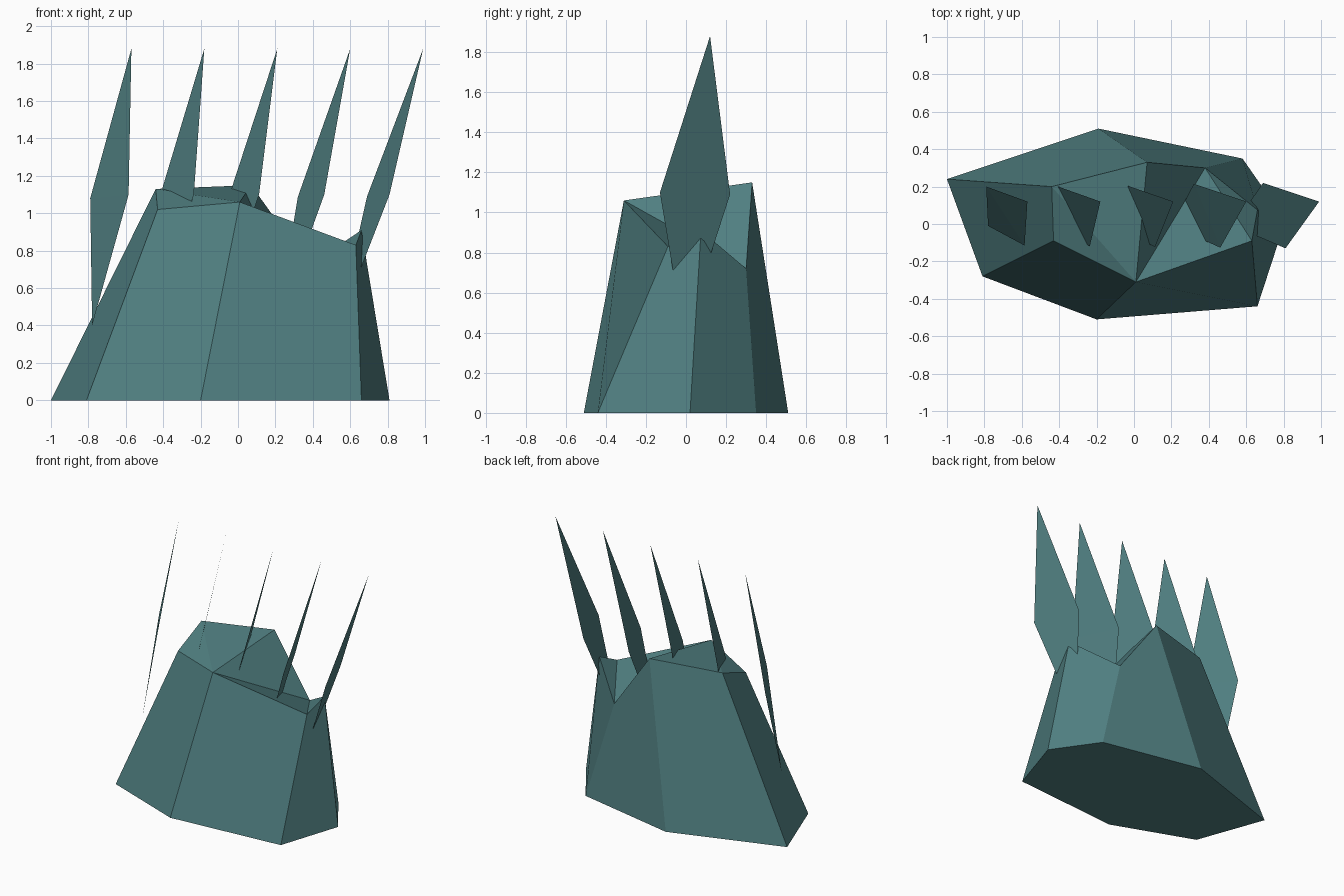
import bpy

if "Cube" in bpy.data.objects:
    bpy.data.objects.remove(bpy.data.objects["Cube"])

teal = bpy.data.materials.new("dull teal")
teal.diffuse_color = (0.080, 0.212, 0.219, 1)
teal.use_nodes = True
teal.node_tree.nodes["Principled BSDF"].inputs["Base Color"].default_value = teal.diffuse_color


def make(name, verts, faces):
    mesh = bpy.data.meshes.new(name)
    mesh.from_pydata(verts, [], faces)
    mesh.materials.append(teal)
    mesh.update()
    ob = bpy.data.objects.new(name, mesh)
    bpy.context.collection.objects.link(ob)
    return ob


# Rock: seven-sided base tapering to an uneven broken top (same order, clockwise from above)
base = [(-1, .24), (-.19, .51), (.58, .35), (.81, .02), (.66, -.44), (-.20, -.51), (-.81, -.28)]
top = [(-.44, .20, 1.13), (.07, .33, 1.15), (.38, .30, .72), (.66, .075, .91),
       (.63, -.09, .83), (.01, -.31, 1.06), (-.43, -.09, 1.02)]
n = len(base)
faces = [(i, i + n, (i + 1) % n + n, (i + 1) % n) for i in range(n)]
faces.append(tuple(range(n)))
# Top broken into triangles so the notch at the back right stays low
for tri in [(0, 6, 5), (0, 5, 1), (1, 5, 2), (2, 5, 4), (2, 4, 3)]:
    faces.append(tuple(n + k for k in tri))
make("rock", [(x, y, 0) for x, y in base] + top, faces)

# Blades: a row of flat kites that lean further to the right along the row
first = [(-.57, .12, 1.88), (-.79, .20, 1.08), (-.78, -.01, .40), (-.585, -.115, 1.10)]
last = [(.99, .12, 1.88), (.69, .22, 1.09), (.53, -.01, .38), (.81, -.13, 1.10)]
for i in range(5):
    t = i / 4
    kite = [tuple(a + (b - a) * t for a, b in zip(p, q)) for p, q in zip(first, last)]
    make(f"blade_{i + 1}", kite, [(0, 1, 3), (1, 2, 3)])
